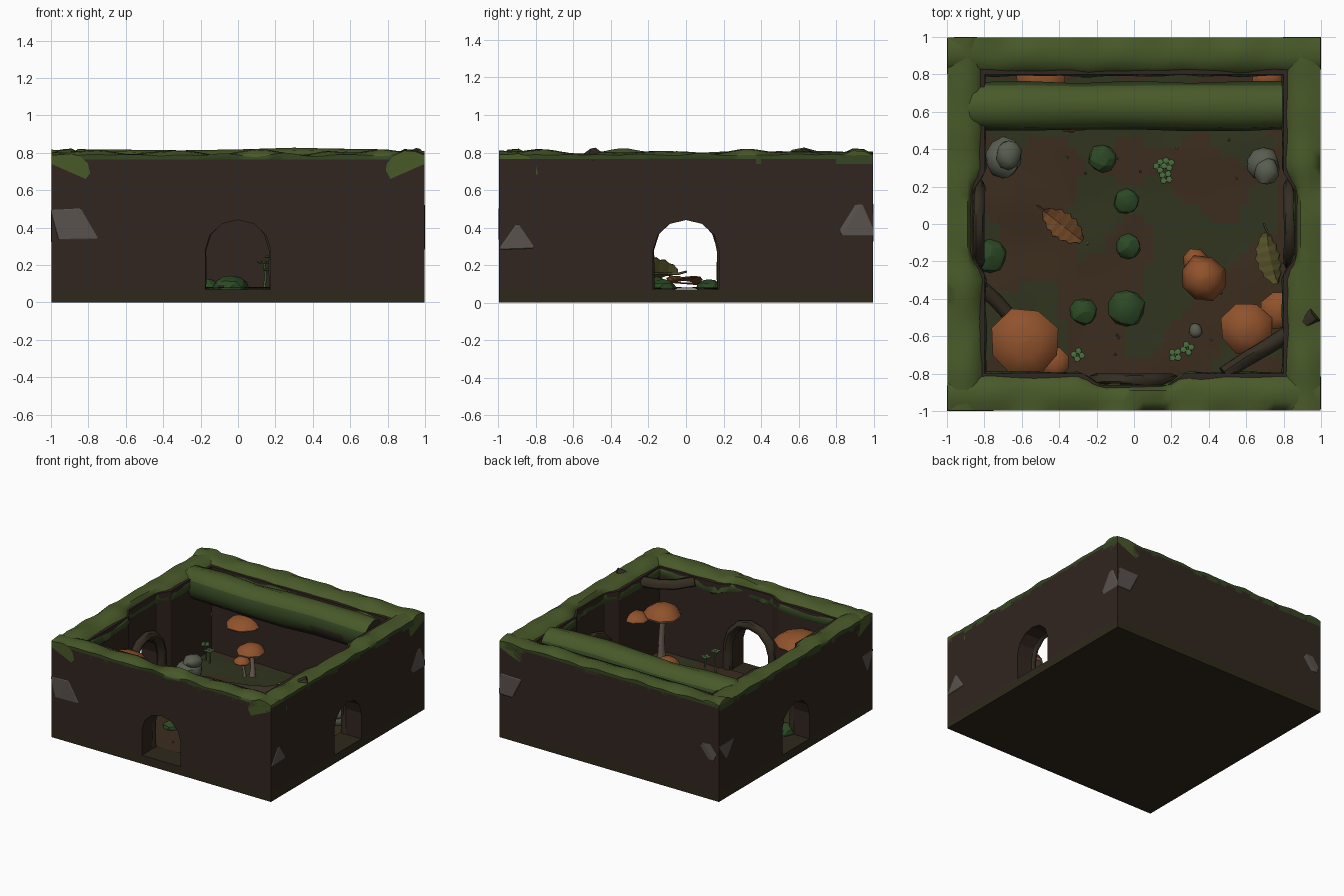
import bpy, bmesh, math, random
from math import sin, cos, pi, radians
from mathutils import Vector, Matrix, noise

if "Cube" in bpy.data.objects:
    bpy.data.objects.remove(bpy.data.objects["Cube"])
random.seed(4)
W = 0.997  # outer wall plane, corner stones sit just proud of it

def mat(name, r, g, b):
    m = bpy.data.materials.new(name)
    m.diffuse_color = (r, g, b, 1)
    m.use_nodes = True
    m.node_tree.nodes["Principled BSDF"].inputs["Base Color"].default_value = m.diffuse_color
    return m

EARTH = mat("earth", .032, .019, .014)
SOIL = mat("soil", .045, .026, .013)
SOIL2 = mat("mossy_soil", .03, .035, .013)
BASE = mat("base", .028, .022, .011)
MOSS = mat("moss", .065, .10, .022)
MOSS2 = mat("moss_dark", .035, .06, .016)
LUMP = mat("moss_lump", .025, .065, .018)
BARK = mat("bark", .035, .027, .016)
STONE = mat("stone", .10, .085, .075)
ROCK = mat("rock", .10, .11, .08)
CAP = mat("mushroom_cap", .28, .085, .025)
PALE = mat("mushroom_pale", .38, .24, .15)
STEM = mat("mushroom_stem", .20, .15, .11)
LEAF1 = mat("brown_leaf", .15, .06, .018)
LEAF2 = mat("olive_leaf", .10, .09, .025)
SPROUT = mat("sprout", .07, .16, .05)

def make(name, verts, faces, mats, idx=None, smooth=None, M=None):
    me = bpy.data.meshes.new(name)
    me.from_pydata([tuple(M @ Vector(v)) if M else tuple(v) for v in verts], [], faces)
    for m in mats:
        me.materials.append(m)
    if idx:
        me.polygons.foreach_set("material_index", idx)
    bm = bmesh.new(); bm.from_mesh(me)
    bmesh.ops.recalc_face_normals(bm, faces=bm.faces)
    bm.to_mesh(me); bm.free()
    o = bpy.data.objects.new(name, me)
    bpy.context.collection.objects.link(o)
    if smooth:
        bpy.ops.object.select_all(action='DESELECT')
        o.select_set(True); bpy.context.view_layer.objects.active = o
        bpy.ops.object.shade_smooth_by_angle(angle=radians(smooth))
    return o

def loft(name, rings, mats, smooth=50, M=None, side_mats=None):
    n = len(rings[0]); k = len(rings)
    faces = [(i*n+j, i*n+(j+1) % n, (i+1)*n+(j+1) % n, (i+1)*n+j) for i in range(k-1) for j in range(n)]
    idx = [side_mats[j] if side_mats else 0 for i in range(k-1) for j in range(n)] + [0, 0]
    faces += [tuple(range(n)), tuple(range((k-1)*n, k*n))]
    return make(name, [v for r in rings for v in r], faces, mats, idx, smooth, M)

def tube(name, pts, radii, sides, m, rough=0.0, smooth=50, M=None):
    pts = [Vector(p) for p in pts]
    dirs = [(pts[min(i+1, len(pts)-1)] - pts[max(i-1, 0)]).normalized() for i in range(len(pts))]
    q0 = dirs[0].to_track_quat('Z', 'Y')
    rings = []
    for p, d, r in zip(pts, dirs, radii):
        q = dirs[0].rotation_difference(d) @ q0
        rings.append([p + q @ Vector((cos(a), sin(a), 0)) * r * (1 + random.uniform(-rough, rough))
                      for a in [2*pi*j/sides for j in range(sides)]])
    return loft(name, rings, [m], smooth, M)

def prism(name, outline, z0, z1, m):
    return loft(name, [[(x, y, z) for x, y in outline] for z in (z0, z1)], [m], None)

def blob(name, c, s, m, sub=2, rough=.12, limit=None, smooth=35):
    bm = bmesh.new()
    bmesh.ops.create_icosphere(bm, subdivisions=sub, radius=1)
    off = Vector(c) * 7
    vs = []
    for v in bm.verts:
        p = v.co * (1 + rough * 2 * noise.noise(v.co * 1.6 + off))
        p = Vector([c[i] + p[i] * s[i] for i in range(3)])
        if limit:
            p.x = max(-limit[0], min(limit[0], p.x)); p.y = max(-limit[1], min(limit[1], p.y))
        vs.append(p)
    fs = [[v.index for v in f.verts] for f in bm.faces]
    bm.free()
    return make(name, vs, fs, [m], None, smooth)

# floor slab, then uneven soil with mossy patches
prism("floor_slab", [(-W, -W), (W, -W), (W, W), (-W, W)], 0, .07, BASE)
N = 32
gv = [(-.82 + 1.64*i/N, -.82 + 1.64*j/N) for i in range(N+1) for j in range(N+1)]
gv = [(x, y, .078 + .012*noise.noise(Vector((x*4, y*4, 1)))) for x, y in gv]
gf = [(i*(N+1)+j, (i+1)*(N+1)+j, (i+1)*(N+1)+j+1, i*(N+1)+j+1) for i in range(N) for j in range(N)]
gi = [1 if noise.noise(Vector((gv[f[0]][0]*2.6, gv[f[0]][1]*2.6, 5))) > .05 else 0 for f in gf]
make("soil_floor", gv, gf, [SOIL, SOIL2], gi, 60)

# walls, arched openings, root frames and moss caps (each made as a front wall, then turned)
ARCH = [(-.175, .28), (-.15, .36), (-.085, .42), (0, .44), (.085, .42), (.15, .36), (.175, .28)]
def wall(side, turn, door, half):
    M = Matrix.Rotation(radians(turn), 4, 'Z')
    inner = [(half, -.8)] + ([(.27, -.8), (.18, -.86), (-.18, -.86), (-.27, -.8)] if door else []) + [(-half, -.8)]
    o = prism(side + "_wall", [(-half, -W), (half, -W)] + inner, .07, .765, EARTH)
    if door:
        prof = [(-.175, .04)] + ARCH + [(.175, .04)]
        cut = loft("cutter", [[(x, y, z) for x, z in prof] for y in (-1.2, -.6)], [EARTH], None)
        cut.hide_render = True
        b = o.modifiers.new("arch", 'BOOLEAN')
        b.operation = 'DIFFERENCE'; b.solver = 'EXACT'; b.object = cut
        bpy.context.view_layer.objects.active = o
        bpy.ops.object.modifier_apply(modifier="arch")
        bpy.data.objects.remove(cut)
        path = [(-.205, .06), (-.2, .18)] + [(x*1.16, .28 + (z-.28)*1.28) for x, z in ARCH] + [(.2, .18), (.205, .06)]
        tube(side + "_root_arch", [(x, -.835, z) for x, z in path], [.036]*len(path), 7, BARK, .12, 50, M)
    o.data.transform(M)
    rings = []
    for i in range(41):
        t = -W + 2*W*i/40
        cutin = .065 * max(0, min(1, (.28 - abs(t)) / .1)) if door else 0
        n = noise.noise(Vector((t*4.5, turn, 0))); n2 = noise.noise(Vector((t*6, turn, 9)))
        prof = [(-W, .74), (-W, .788 + .018*n2), (-.95, .80 + .03*n), (-.89, .805 + .03*n),
                (-.84 - cutin*.6, .785 + .02*n), (-.80 - cutin + .012*n, .745 + .02*n2),
                (-.79 - cutin + .012*n2, .70 + .03*n), (-.815 - cutin, .66 + .03*n2)]
        rings.append([(t, y, z) for y, z in prof])
    loft(side + "_moss_cap", rings, [MOSS, MOSS2], 60, M, [1, 0, 0, 0, 0, 1, 1, 1])

wall("front", 0, True, W)
wall("right", 90, True, .8)
wall("back", 180, False, W)
wall("left", 270, True, .8)

# stones set into the outer corners
blob("front_left_stone", (-.9, -.93, .42), (.2, .14, .17), STONE, 1, .1, (1, 1), None)
blob("front_right_stone", (.93, -.9, .35), (.12, .17, .14), STONE, 1, .1, (1, .99), None)
blob("back_right_stone", (.93, .93, .44), (.19, .19, .18), STONE, 1, .1, (1, 1), None)
blob("back_left_stone", (-.9, .9, .39), (.18, .18, .14), STONE, 1, .1, (1, 1), None)

# fallen mossy log across the back
xs = [-.94, -.86, -.6, -.3, 0, .3, .6, .79]
o = tube("fallen_log", [(x, .63, .69 + .008*sin(5*x)) for x in xs],
         [.07, .125, .13, .127, .13, .128, .13, .13], 12, MOSS, .05, 40)
o.data.materials.append(MOSS2); o.data.materials.append(BARK)
for p in o.data.polygons:
    p.material_index = 2 if p.normal.z < -.3 or len(p.vertices) > 4 else (1 if p.normal.z < .55 else 0)

# corner roots
tube("right_corner_root", [(.97, -.48, .79), (.86, -.56, .73), (.72, -.65, .70), (.6, -.72, .70), (.48, -.8, .73)],
     [.042, .045, .043, .042, .04], 7, BARK, .06)
tube("left_corner_root", [(-.84, -.32, .5), (-.74, -.41, .46), (-.64, -.52, .42), (-.52, -.64, .4), (-.42, -.82, .42)],
     [.04]*5, 7, BARK, .06)

# mushrooms: octagonal caps with pale gills on leaning stems
def mushroom(name, x, y, z, r, h, base=None, sides=8, gills=PALE):
    prof = [(.02, 1), (.45, .9), (.8, .55), (1, 0), (.94, -.22), (.15, .12)]
    rings = []
    wob = [1 + random.uniform(-.06, .06) for j in range(sides)]
    for f, g in prof:
        rings.append([(x + r*f*wob[j]*cos(2*pi*(j+.5)/sides), y + r*f*wob[j]*sin(2*pi*(j+.5)/sides), z + h*g)
                      for j in range(sides)])
    o = loft(name + "_cap", rings, [CAP, gills], 45)
    for i, p in enumerate(o.data.polygons):
        p.material_index = 1 if 3*sides <= i < 5*sides or i == 5*sides + 1 else 0
    if base:
        bx, by = base
        tube(name + "_stem", [(bx, by, .06), ((x+bx)/2 + .01, (y+by)/2, z*.55), (x, y, z + h*.15)],
             [r*.2 + .006, r*.16, r*.15], 8, STEM)

mushroom("left_mushroom", -.58, -.63, .58, .185, .08, (-.62, -.68))
mushroom("left_small_mushroom", -.43, -.74, .48, .085, .04, (-.5, -.72))
mushroom("right_mushroom", .6, -.56, .52, .145, .08, (.64, -.6))
mushroom("floor_mushroom", .37, -.29, .22, .125, .11, (.38, -.3))
mushroom("floor_small_mushroom", .33, -.2, .17, .07, .05, (.34, -.21))
mushroom("back_mushroom", -.3, .6, .28, .11, .06, (-.29, .6))
mushroom("back_small_mushroom", -.35, .55, .2, .065, .04, (-.33, .56))
mushroom("right_bracket", .78, -.46, .48, .105, .05)
mushroom("back_left_bracket", -.5, .79, .38, .14, .06)
mushroom("back_right_bracket", .72, .79, .42, .09, .05)

# moss lumps and rocks
for i, (x, y, r) in enumerate([(-.17, .35, .075), (-.04, .12, .068), (-.03, -.12, .068),
                               (-.04, -.45, .098), (-.27, -.47, .072), (-.77, -.17, .09)]):
    blob("moss_lump_%d" % i, (x, y, .08), (r, r, r*.65), LUMP, 2, .06, None, 20)
for i, (x, y, z, a, b, c) in enumerate([(-.7, .35, .11, .1, .11, .08), (-.67, .37, .19, .07, .08, .05),
                                        (.69, .32, .11, .09, .09, .08), (.71, .28, .17, .065, .07, .05),
                                        (.33, -.57, .09, .035, .04, .03)]):
    blob("rock_%d" % i, (x, y, z), (a, b, c), ROCK, 2, .1, None, 40)
for i in range(14):
    blob("pebble_%d" % i, (random.uniform(-.6, .6), random.uniform(-.7, .45), .085), (.008, .008, .007), ROCK, 1)

# lobed leaves, folded along the midrib
def leaf(name, M, length, width, m):
    vs, fs = [], []
    for i in range(12):
        t = i / 11
        w = width * sin(pi * (.04 + .92*t)) ** .7 * (1 if i % 2 else .8)
        x = (t - .5) * length
        z = .02 * sin(pi*t)
        vs += [(x, -w, z + .022), (x, 0, z), (x, w, z + .022)]
    for i in range(11):
        a = 3*i
        fs += [(a, a+3, a+4, a+1), (a+1, a+4, a+5, a+2)]
    o = make(name, vs, fs, [m], None, None, M)
    s = o.modifiers.new("thickness", 'SOLIDIFY'); s.thickness = .006
    tube(name + "_stalk", [(-length*.68, 0, .02), (-length*.5, 0, .004), (length*.4, 0, .012)],
         [.006, .007, .003], 5, m, 0, 50, M)

leaf("brown_leaf", Matrix.Translation((-.38, -.01, .095)) @ Matrix.Rotation(radians(-38), 4, 'Z'), .26, .08, LEAF1)
leaf("olive_leaf", Matrix.Translation((.745, -.18, .15)) @ Matrix.Rotation(radians(-78), 4, 'Z')
     @ Matrix.Rotation(radians(40), 4, 'X'), .28, .09, LEAF2)

# clover sprouts
def sprout(i, x, y, h):
    tube("sprout_stem_%d" % i, [(x, y, .07), (x + .008, y, .07 + h*.5), (x, y, .07 + h)], [.008, .007, .006], 5, SPROUT)
    for k in range(4):
        a = k*pi/2 + i
        blob("sprout_leaf_%d_%d" % (i, k), (x + .022*cos(a), y + .022*sin(a), .075 + h), (.02, .02, .008), SPROUT, 1, 0)

for i, (x, y, h) in enumerate([(.14, .31, .14), (.17, .25, .1), (.18, .32, .17), (-.3, -.7, .15), (.22, -.7, .19),
                               (.285, -.665, .14), (-.73, .62, .14), (-.68, .6, .11)]):
    sprout(i, x, y, h)
